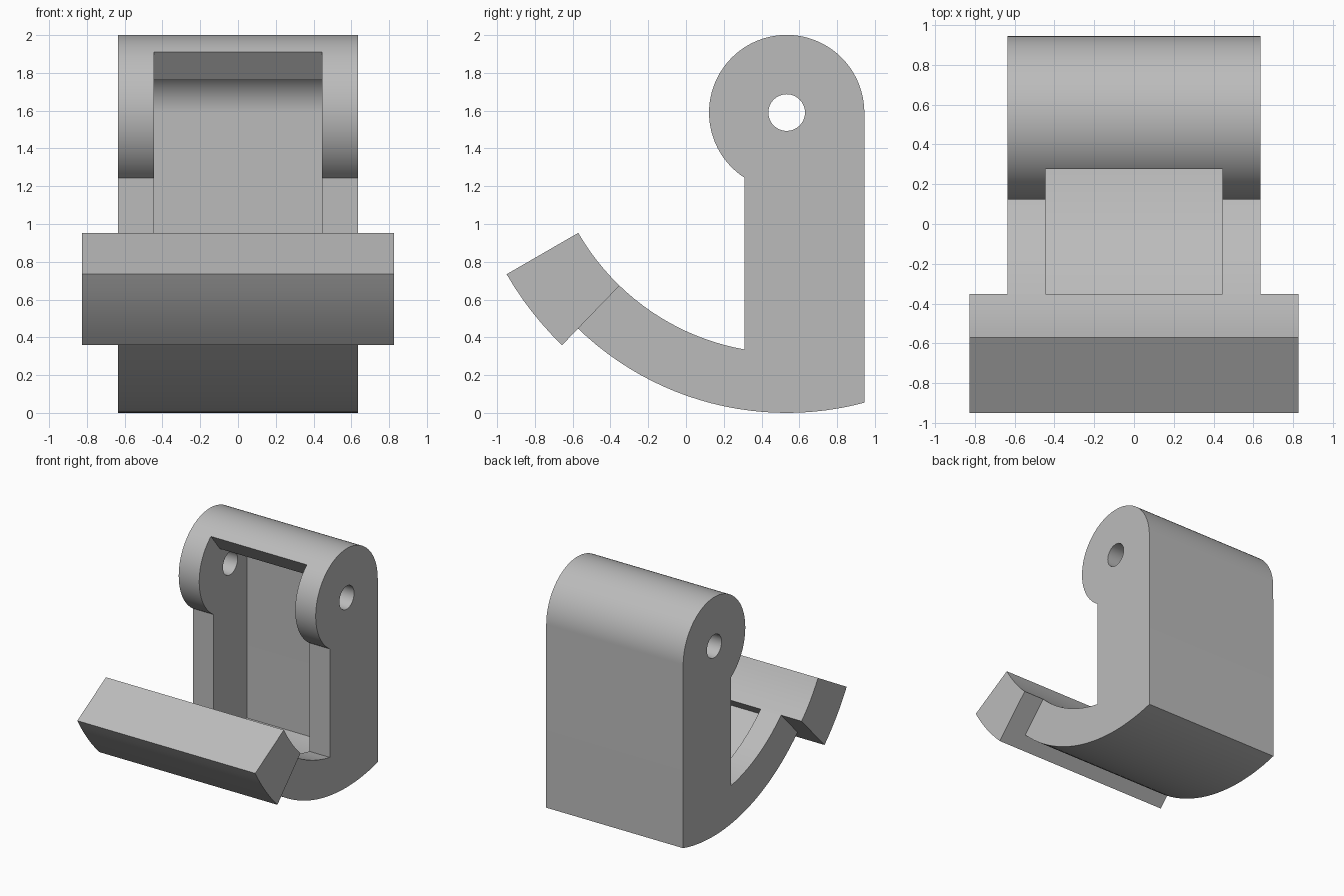
import bpy, bmesh
from math import radians, cos, sin, acos, asin, degrees, sqrt

if "Cube" in bpy.data.objects:
    bpy.data.objects.remove(bpy.data.objects["Cube"])

# Main dimensions: every arc is concentric with the pivot
PY, PZ = 0.533, 1.59
BACK_Y, FRONT_Y = 0.945, 0.31
KNUCKLE_R, HOLE_R = 0.411, 0.097
HOOK_OUT, HOOK_IN, LIP_OUT = 1.59, 1.274, 1.712
WALL = 0.19
BODY_W, LIP_W = 0.635, 0.825
LIP_START, LIP_END, OPENING = 226, 210, 128.5

grey = bpy.data.materials.new("plain_grey")
grey.use_nodes = True
grey.diffuse_color = (0.5, 0.5, 0.5, 1)
grey.node_tree.nodes["Principled BSDF"].inputs["Base Color"].default_value = (0.5, 0.5, 0.5, 1)


def arc(radius, start, end, step=2.5):
    """Points (y, z) on a circle about the pivot, angles in degrees."""
    n = max(1, round(abs(end - start) / step))
    angles = [radians(start + (end - start) * i / n) for i in range(n + 1)]
    return [(PY + radius * cos(a), PZ + radius * sin(a)) for a in angles]


def extrude(name, profile, half_width):
    """Solid made from a side profile, symmetric about x = 0."""
    bm = bmesh.new()
    face = bm.faces.new([bm.verts.new((-half_width, y, z)) for y, z in profile])
    side = bmesh.ops.extrude_face_region(bm, geom=[face])["geom"]
    moved = [v for v in side if isinstance(v, bmesh.types.BMVert)]
    bmesh.ops.translate(bm, verts=moved, vec=(2 * half_width, 0, 0))
    bmesh.ops.recalc_face_normals(bm, faces=bm.faces)
    mesh = bpy.data.meshes.new(name)
    bm.to_mesh(mesh)
    bm.free()
    mesh.materials.append(grey)
    obj = bpy.data.objects.new(name, mesh)
    bpy.context.collection.objects.link(obj)
    return obj


def activate(obj):
    bpy.ops.object.select_all(action='DESELECT')
    obj.select_set(True)
    bpy.context.view_layer.objects.active = obj


def cut(target, cutter):
    cutter.hide_render = True
    mod = target.modifiers.new("cut", 'BOOLEAN')
    mod.operation, mod.solver, mod.object = 'DIFFERENCE', 'EXACT', cutter
    activate(target)
    bpy.ops.object.modifier_apply(modifier=mod.name)
    bpy.data.objects.remove(cutter)


# Body: round knuckle, upright post and curved hook in one profile
neck = 180 + degrees(acos((PY - FRONT_Y) / KNUCKLE_R))
hook_inner = 270 - degrees(asin((PY - FRONT_Y) / HOOK_IN))
hook_back = 270 + degrees(asin((BACK_Y - PY) / HOOK_OUT))
body = extrude("hook_body",
               arc(KNUCKLE_R, 0, neck)
               + arc(HOOK_IN, hook_inner, LIP_START)
               + arc(HOOK_OUT, LIP_START, hook_back), BODY_W)

# Pocket: constant wall thickness, open to the front up to the lip
pocket_r, floor_r = KNUCKLE_R - WALL, HOOK_OUT - WALL
floor_back = 270 + degrees(asin(pocket_r / floor_r))
pocket = extrude("pocket_cutter",
                 arc(pocket_r, OPENING, 0)
                 + arc(floor_r, floor_back, LIP_START)
                 + arc(0.6, LIP_START, OPENING, 15), BODY_W - WALL)
cut(body, pocket)

# Pin hole through both side walls
cut(body, extrude("pin_cutter", arc(HOLE_R, 0, 360, 7.5)[:-1], 1))

# Wider lip at the tip of the hook
lip = extrude("front_lip",
              arc(HOOK_IN, LIP_START, LIP_END) + arc(LIP_OUT, LIP_END, LIP_START), LIP_W)

for part in (body, lip):
    activate(part)
    bpy.ops.object.shade_smooth_by_angle(angle=radians(20))
